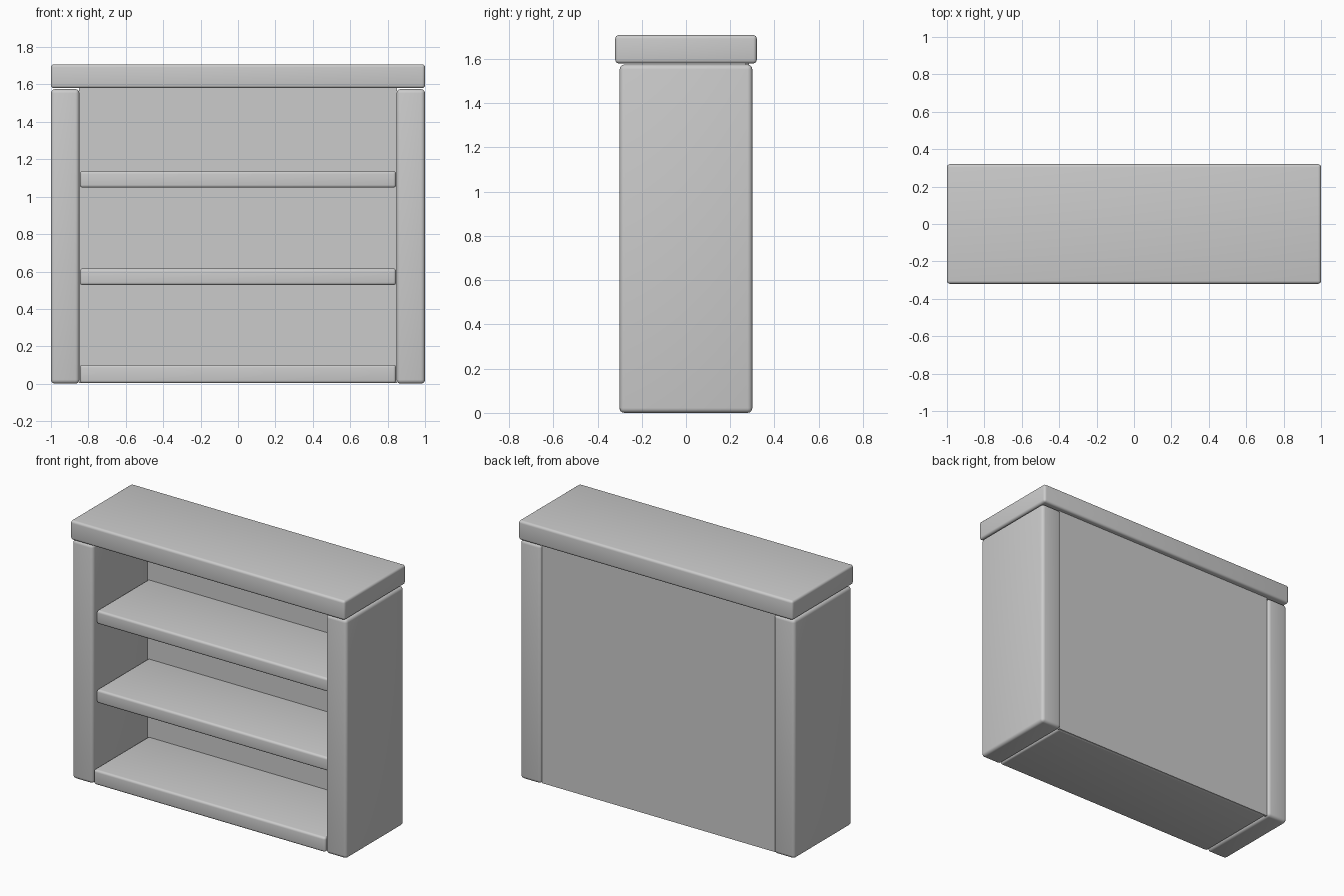
import bpy
from mathutils import Vector

if "Cube" in bpy.data.objects:
    bpy.data.objects.remove(bpy.data.objects["Cube"])


def box(name, low, high, bevel=0.0):
    """Box between two corners, with softly rounded edges."""
    low, high = Vector(low), Vector(high)
    bpy.ops.mesh.primitive_cube_add(size=1, location=(low + high) / 2)
    obj = bpy.context.object
    obj.name = name
    obj.scale = high - low
    bpy.ops.object.transform_apply(location=False, rotation=False, scale=True)
    if bevel:
        mod = obj.modifiers.new("rounded_edges", 'BEVEL')
        mod.width = bevel
        mod.segments = 4
        bpy.ops.object.modifier_apply(modifier=mod.name)
        bpy.ops.object.shade_smooth_by_angle()
    return obj


# Top slab, overhanging front and back
box("top_board", (-1, -0.32, 1.58), (1, 0.32, 1.708), 0.016)

# Thick side uprights
box("left_side", (-1, -0.30, 0), (-0.848, 0.30, 1.575), 0.022)
box("right_side", (0.848, -0.30, 0), (1, 0.30, 1.575), 0.022)

# Bottom board, flush with the sides
box("bottom_board", (-0.845, -0.30, 0.003), (0.845, 0.275, 0.101), 0.015)

# Two shelves, set slightly back
for name, z in (("lower_shelf", 0.527), ("upper_shelf", 1.048)):
    box(name, (-0.845, -0.27, z), (0.845, 0.275, z + 0.089), 0.015)

# Thin back panel
box("back_panel", (-0.85, 0.27, 0.003), (0.85, 0.284, 1.59))
